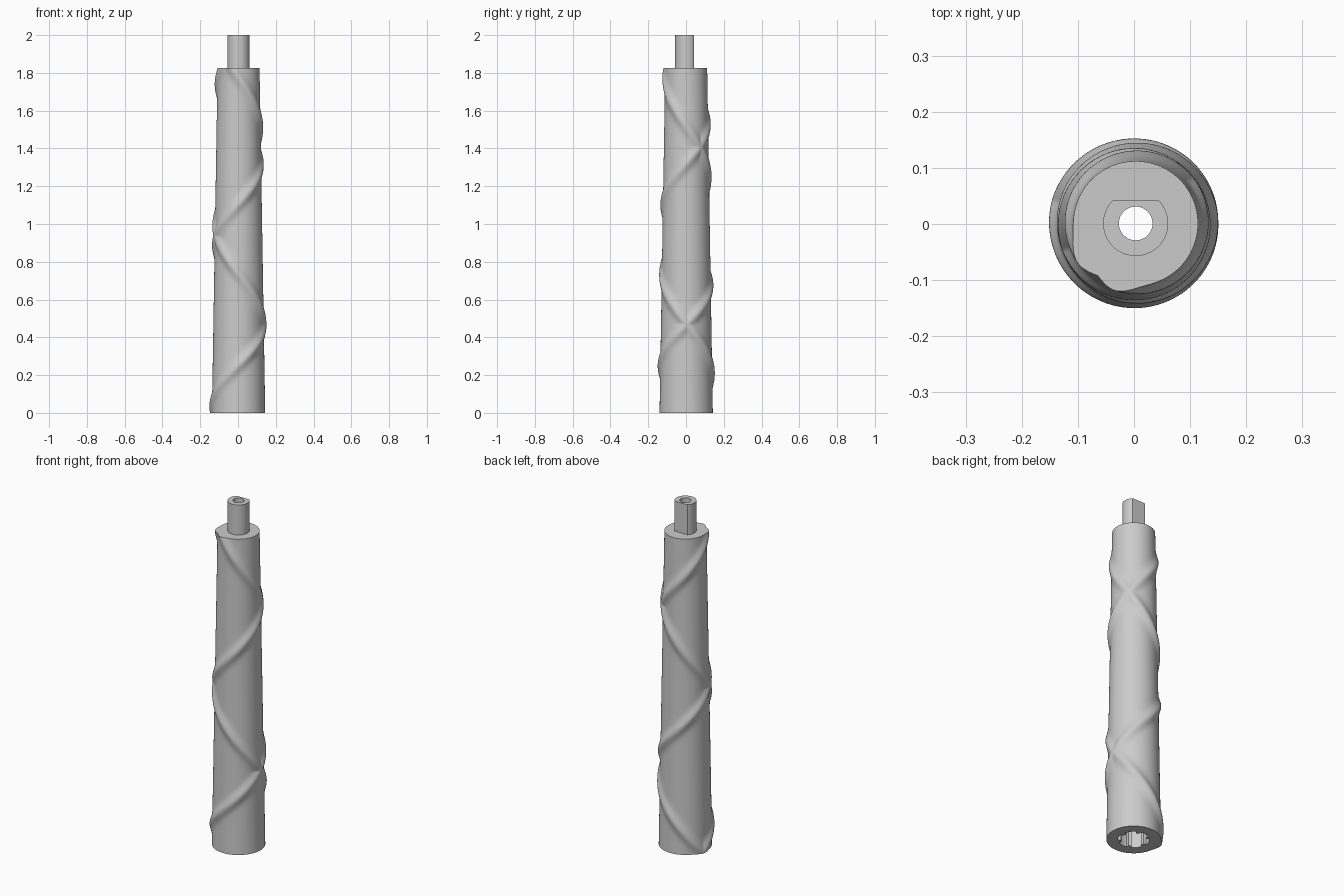
import bpy
import bmesh
import math

SEGMENTS = 160
BODY_TOP = 1.825
SOCKET_TOP = 0.35
BORE = 0.03
CENTRE_X, CENTRE_Y = 0.003, 0.001

if "Cube" in bpy.data.objects:
    bpy.data.objects.remove(bpy.data.objects["Cube"], do_unlink=True)

grey = bpy.data.materials.new("plain grey")
grey.use_nodes = True
grey.diffuse_color = (0.6, 0.6, 0.6, 1)
grey.node_tree.nodes["Principled BSDF"].inputs["Base Color"].default_value = (0.6, 0.6, 0.6, 1)


def loft(name, rings):
    """Join rings, given as (radius function of angle, height), into a closed tube."""
    bm = bmesh.new()
    loops = []
    for radius, z in rings:
        loop = []
        for i in range(SEGMENTS):
            a = math.tau * i / SEGMENTS
            r = radius(a)
            loop.append(bm.verts.new((CENTRE_X + r * math.cos(a), CENTRE_Y + r * math.sin(a), z)))
        loops.append(loop)
    for low, high in zip(loops, loops[1:] + loops[:1]):
        for i in range(SEGMENTS):
            j = (i + 1) % SEGMENTS
            bm.faces.new((low[i], low[j], high[j], high[i]))
    bmesh.ops.recalc_face_normals(bm, faces=bm.faces)
    mesh = bpy.data.meshes.new(name)
    bm.to_mesh(mesh)
    bm.free()
    mesh.materials.append(grey)
    obj = bpy.data.objects.new(name, mesh)
    bpy.context.collection.objects.link(obj)
    bpy.ops.object.select_all(action="DESELECT")
    obj.select_set(True)
    bpy.context.view_layer.objects.active = obj
    bpy.ops.object.shade_smooth_by_angle(angle=math.radians(35))
    return obj


def circle(r):
    return lambda a: r


# Tapered body with two helical ridges of opposite hand
START = math.radians(164)
TURNS = (math.radians(422), -math.radians(346))


def ridged(z):
    base = 0.141 - 0.03 * z / BODY_TOP

    def radius(a):
        bump = 0
        for rate in TURNS:
            offset = math.remainder(a - START - rate * z, math.tau) * base
            across = offset / math.hypot(1, rate * base)
            bump = max(bump, math.exp(-(across / 0.019) ** 2 / 2))
        return base + 0.014 * bump
    return radius


# Splined socket in the foot
def socket(a):
    return 0.066 if math.degrees(a) % 60 < 16 else 0.082


ROWS = 260
body_rings = [(ridged(BODY_TOP * i / ROWS), BODY_TOP * i / ROWS) for i in range(ROWS + 1)]
body_rings += [(circle(BORE), BODY_TOP), (circle(BORE), SOCKET_TOP),
               (socket, SOCKET_TOP), (socket, 0)]
loft("ridged_body", body_rings)


# Drive shaft with one flat at the back
def flatted(a):
    s = math.sin(a)
    return min(0.058, 0.041 / s) if s > 0 else 0.058


loft("drive_shaft", [(flatted, BODY_TOP - 0.005), (flatted, 2),
                     (circle(BORE), 2), (circle(BORE), BODY_TOP - 0.005)])
